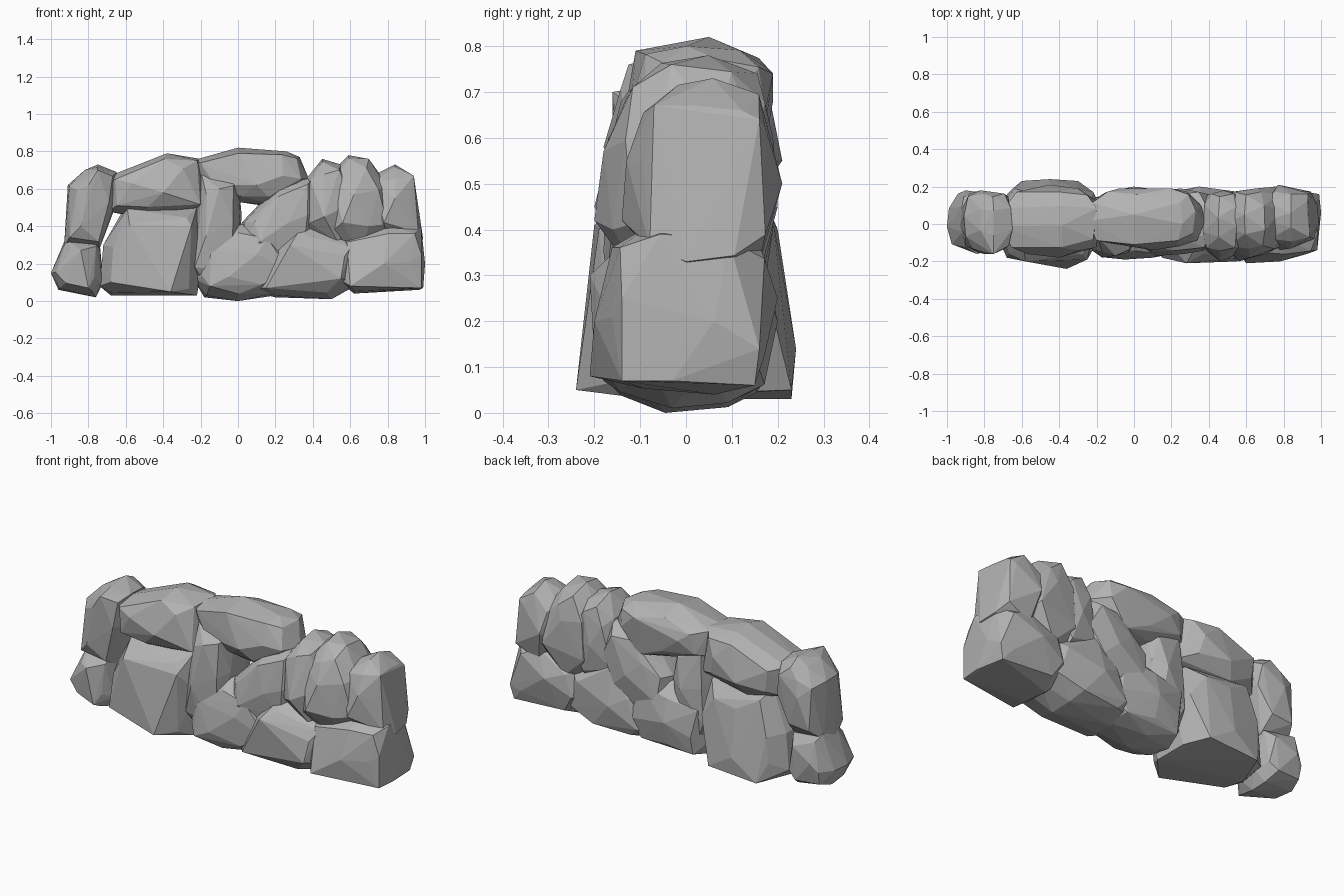
import bpy
import bmesh
import random

random.seed(7)

default_cube = bpy.data.objects.get("Cube")
if default_cube:
    bpy.data.objects.remove(default_cube, do_unlink=True)

# One plain stone colour for the whole wall
stone_grey = bpy.data.materials.new("stone_grey")
stone_grey.use_nodes = True
colour = (0.45, 0.45, 0.45, 1)
stone_grey.diffuse_color = colour
stone_grey.node_tree.nodes["Principled BSDF"].inputs["Base Color"].default_value = colour


def add_stone(name, outline, front, back, peaks):
    """Chip a faceted boulder from a front outline (x, z) between two depths.

    The outline forms an uneven waist and shrinks to rough shoulders;
    the peaks (x, y, z) are the knobs standing proud of them.
    """
    centre_x = sum(x for x, z in outline) / len(outline)
    centre_z = sum(z for x, z in outline) / len(outline)
    middle = (front + back) / 2
    half = (back - front) / 2
    bm = bmesh.new()

    def place(x, z, scale, depth):
        bm.verts.new((centre_x + (x - centre_x) * scale, middle + half * depth,
                      centre_z + (z - centre_z) * scale))

    for index, (x, z) in enumerate(outline):
        # Waist corners swing from front to back, so the rim is not extruded
        swing = 1 if index % 2 else -1
        place(x, z, 1, swing * random.uniform(0.1, 0.5))
        place(x, z, 0.93, -swing * random.uniform(0.4, 0.6))
        # Only one shoulder per corner is broad; the other is chipped away
        place(x, z, random.uniform(0.78, 0.86), swing * 0.85)
        place(x, z, random.uniform(0.6, 0.7), -swing * 0.95)
    for peak in peaks:
        bm.verts.new(peak)

    hull = bmesh.ops.convex_hull(bm, input=bm.verts)
    spare = set(hull["geom_interior"]) | set(hull["geom_unused"])
    bmesh.ops.delete(bm, geom=[v for v in spare if isinstance(v, bmesh.types.BMVert)],
                     context="VERTS")
    bmesh.ops.recalc_face_normals(bm, faces=bm.faces)
    mesh = bpy.data.meshes.new(name)
    bm.to_mesh(mesh)
    bm.free()
    mesh.materials.append(stone_grey)
    bpy.context.collection.objects.link(bpy.data.objects.new(name, mesh))


# Right end of the wall: small foot stone under a tall upright stone
add_stone("right_foot_stone",
          [(-1, .15), (-.96, .06), (-.76, .02), (-.72, .1), (-.74, .32), (-.92, .34)],
          -.13, .17,
          [(-.84, -.16, .27), (-.8, -.15, .07), (-.9, .18, .2)])
add_stone("right_upright_stone",
          [(-.93, .29), (-.91, .62), (-.82, .7), (-.75, .73), (-.65, .69),
           (-.65, .52), (-.74, .28)],
          -.14, .17,
          [(-.8, -.16, .62), (-.75, -.16, .7), (-.84, -.15, .4), (-.82, .18, .55)])

# Largest block, with a capping stone above it
add_stone("large_base_block",
          [(-.74, .08), (-.68, .03), (-.22, .03), (-.17, .3), (-.22, .5),
           (-.6, .51), (-.72, .3)],
          -.19, .2,
          [(-.36, -.24, .05), (-.25, -.19, .4), (-.58, -.2, .41), (-.68, -.18, .1),
           (-.6, .23, .03), (-.45, .24, .14), (-.3, .23, .05), (-.45, .2, .4)])
add_stone("right_cap_stone",
          [(-.71, .66), (-.55, .7), (-.38, .79), (-.2, .76), (-.16, .5),
           (-.5, .44), (-.7, .48)],
          -.15, .18,
          [(-.4, -.18, .58), (-.57, -.16, .63), (-.3, -.12, .7),
           (-.45, .21, .55), (-.3, .19, .65)])

# Middle of the wall: pillar, footing, leaning stone and top cap
add_stone("centre_pillar",
          [(-.25, .15), (-.16, .04), (-.02, .1), (.02, .45), (0, .68),
           (-.2, .7), (-.23, .45)],
          -.16, .15,
          [(-.1, -.17, .6), (-.17, -.18, .35), (-.08, .17, .4)])
add_stone("centre_footing",
          [(-.24, .12), (-.18, .02), (0, 0), (.2, .03), (.34, .15),
           (.22, .4), (0, .41), (-.22, .32)],
          -.17, .18,
          [(-.05, -.19, .13), (.1, -.18, .25), (-.15, -.18, .08), (0, .2, .2)])
add_stone("leaning_stone",
          [(0, .22), (.02, .42), (.12, .52), (.22, .63), (.4, .66), (.46, .48),
           (.38, .28), (.2, .18)],
          -.15, .18,
          [(.27, -.16, .42), (.12, -.17, .32), (.3, -.13, .57), (.25, .19, .4)])
add_stone("top_cap_stone",
          [(-.25, .75), (0, .8), (.26, .8), (.33, .77), (.38, .65),
           (.2, .5), (0, .53), (-.22, .6)],
          -.11, .18,
          [(0, .05, .82), (0, -.11, .79), (.1, -.14, .62), (.24, -.12, .67),
           (.2, .19, .74), (-.08, .19, .68)])

# Left end of the wall: two base stones
add_stone("left_base_stone",
          [(.08, .05), (.2, .02), (.5, .01), (.66, .1), (.66, .32), (.36, .45), (.18, .3)],
          -.17, .18,
          [(.28, -.21, .3), (.15, -.18, .07), (.55, -.2, .12), (.57, -.18, .24),
           (.35, .2, .2)])
add_stone("left_corner_stone",
          [(.5, .14), (.62, .04), (.99, .07), (1, .2), (.98, .39),
           (.82, .42), (.55, .33)],
          -.17, .18,
          [(.6, -.21, .08), (.78, -.2, .2), (.98, -.14, .07), (.98, -.14, .25),
           (.97, .15, .06), (.99, .16, .14), (.75, .2, .25)])

# Left end of the wall: upper stones
add_stone("left_shoulder_stone",
          [(.37, .66), (.45, .76), (.55, .73), (.66, .5), (.55, .25), (.34, .36)],
          -.15, .17,
          [(.46, -.2, .45), (.42, -.14, .6), (.48, .18, .5)])
add_stone("left_upper_stone",
          [(.47, .66), (.59, .78), (.7, .76), (.8, .62), (.84, .38),
           (.65, .22), (.45, .32)],
          -.14, .18,
          [(.62, -.18, .57), (.7, -.16, .4), (.56, -.2, .42), (.65, .19, .6),
           (.76, .2, .45)])
add_stone("left_upright_stone",
          [(.7, .66), (.84, .73), (.93, .67), (.95, .55), (.99, .33),
           (.8, .28), (.7, .42)],
          -.1, .18,
          [(.84, -.13, .55), (.78, -.14, .42), (.94, -.07, .67), (.93, .16, .64),
           (.77, .21, .5)])
